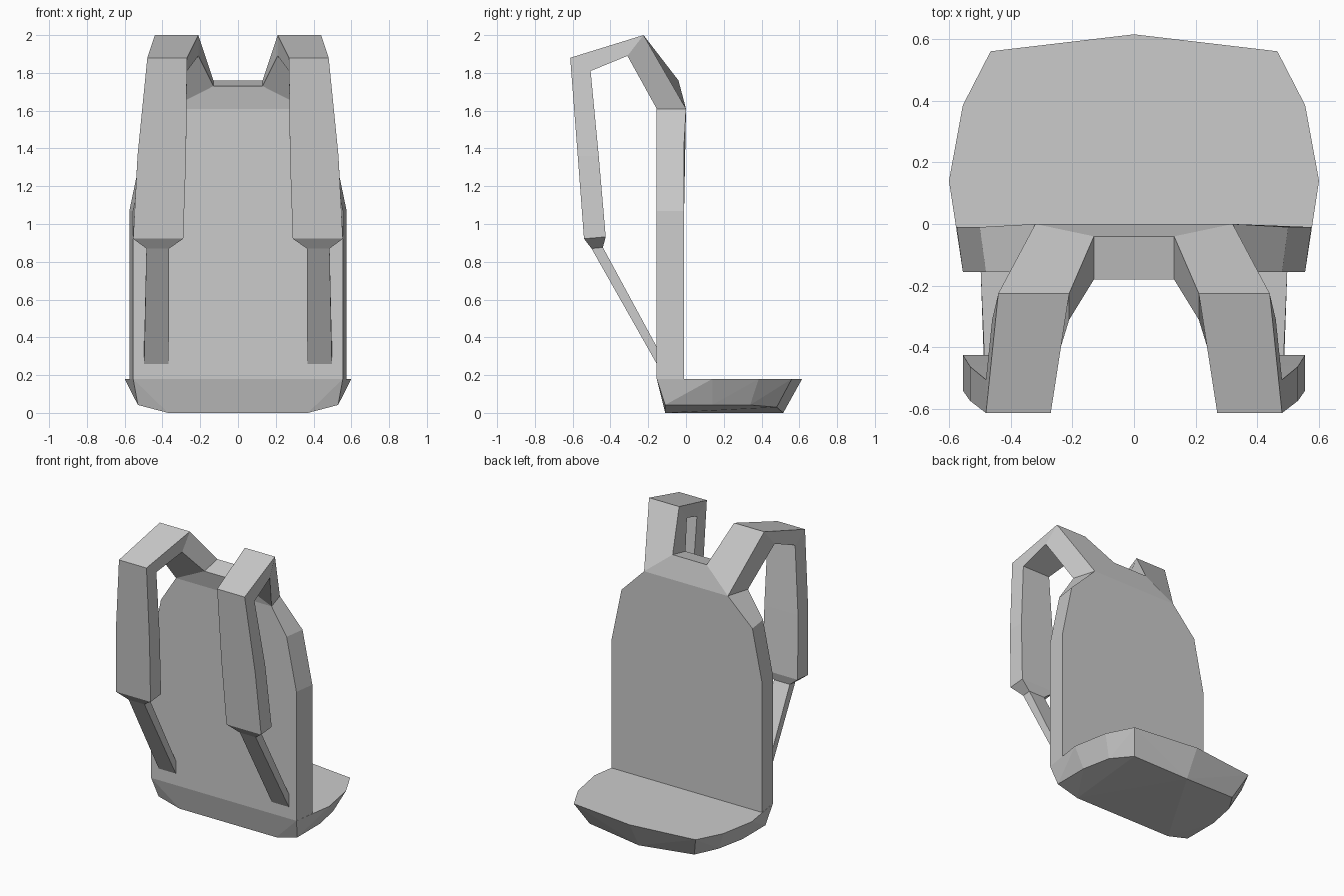
import bpy, bmesh

if "Cube" in bpy.data.objects:
    bpy.data.objects.remove(bpy.data.objects["Cube"])


def finish(name, bm, mirror=False):
    bmesh.ops.recalc_face_normals(bm, faces=bm.faces)
    me = bpy.data.meshes.new(name)
    bm.to_mesh(me)
    bm.free()
    ob = bpy.data.objects.new(name, me)
    bpy.context.collection.objects.link(ob)
    if mirror:
        ob.modifiers.new("Mirror", 'MIRROR').use_axis[0] = True
    return ob


def loft(name, rings, mirror=False):
    """Bridge matching point rings into a closed solid."""
    bm = bmesh.new()
    vs = [[bm.verts.new(p) for p in r] for r in rings]
    n = len(vs[0])
    for a, b in zip(vs, vs[1:]):
        for i in range(n):
            j = (i + 1) % n
            bm.faces.new((a[i], a[j], b[j], b[i]))
    bm.faces.new(vs[0])
    bm.faces.new(vs[-1])
    return finish(name, bm, mirror)


def hull(name, half):
    """Convex solid from points on the +x side, mirrored to -x."""
    bm = bmesh.new()
    pts = {(s * x, y, z) for x, y, z in half for s in (1, -1)}
    for p in sorted(pts):
        bm.verts.new(p)
    bmesh.ops.convex_hull(bm, input=bm.verts)
    bmesh.ops.dissolve_limit(bm, angle_limit=0.01, verts=bm.verts, edges=bm.edges)
    return finish(name, bm)


def both(half):
    return half + [(-x, y, z) for x, y, z in reversed(half)]


# Back panel: front and back outlines lofted together
panel_front = [(.555, -.155, .18), (.555, -.155, 1.07), (.48, -.155, 1.43), (.365, -.155, 1.61)]
panel_back = [(.575, -.01, .18), (.575, -.01, 1.07), (.50, -.01, 1.43), (.32, 0, 1.61)]
loft("back_panel", [both(panel_front), both(panel_back)])

# Yoke joining the strap roots above the panel
root = [(.32, 0, 1.61), (.13, -.04, 1.76), (.13, -.18, 1.73), (.365, -.155, 1.61)]
hull("yoke", root)

# Bottom shelf: flat rim on top, tapered underside
rim = [(.555, -.155), (.575, -.01), (.60, .14), (.555, .385), (.465, .56), (0, .615)]
under = [(.37, -.11, 0), (.53, -.11, .042), (.53, .14, .042), (.49, .34, .042),
         (.40, .48, .03), (0, .515, 0)]
hull("bottom_shelf", [(x, y, .18) for x, y in rim] + under)


def strap_ring(xi, xo, outer, inner, xo_in=None):
    """Rectangular strap section: (y, z) of the outer and inner side."""
    return [(xo, *outer), (xi, *outer), (xi, *inner), (xo_in or xo, *inner)]


# Padded shoulder strap, tapering at its lower end
loft("shoulder_strap", [
    root,
    strap_ring(.21, .44, (-.225, 2.0), (-.31, 1.89), .46),
    strap_ring(.27, .48, (-.613, 1.88), (-.505, 1.81)),
    strap_ring(.275, .532, (-.573, 1.36), (-.462, 1.36)),
    strap_ring(.29, .555, (-.54, .922), (-.425, .932)),
    strap_ring(.365, .485, (-.50, .87), (-.44, .876)),
], mirror=True)

# Thin lower strap running back to the panel
loft("lower_strap", [
    strap_ring(.365, .485, (-.50, .87), (-.44, .876)),
    strap_ring(.367, .497, (-.155, .26), (-.155, .35)),
], mirror=True)
